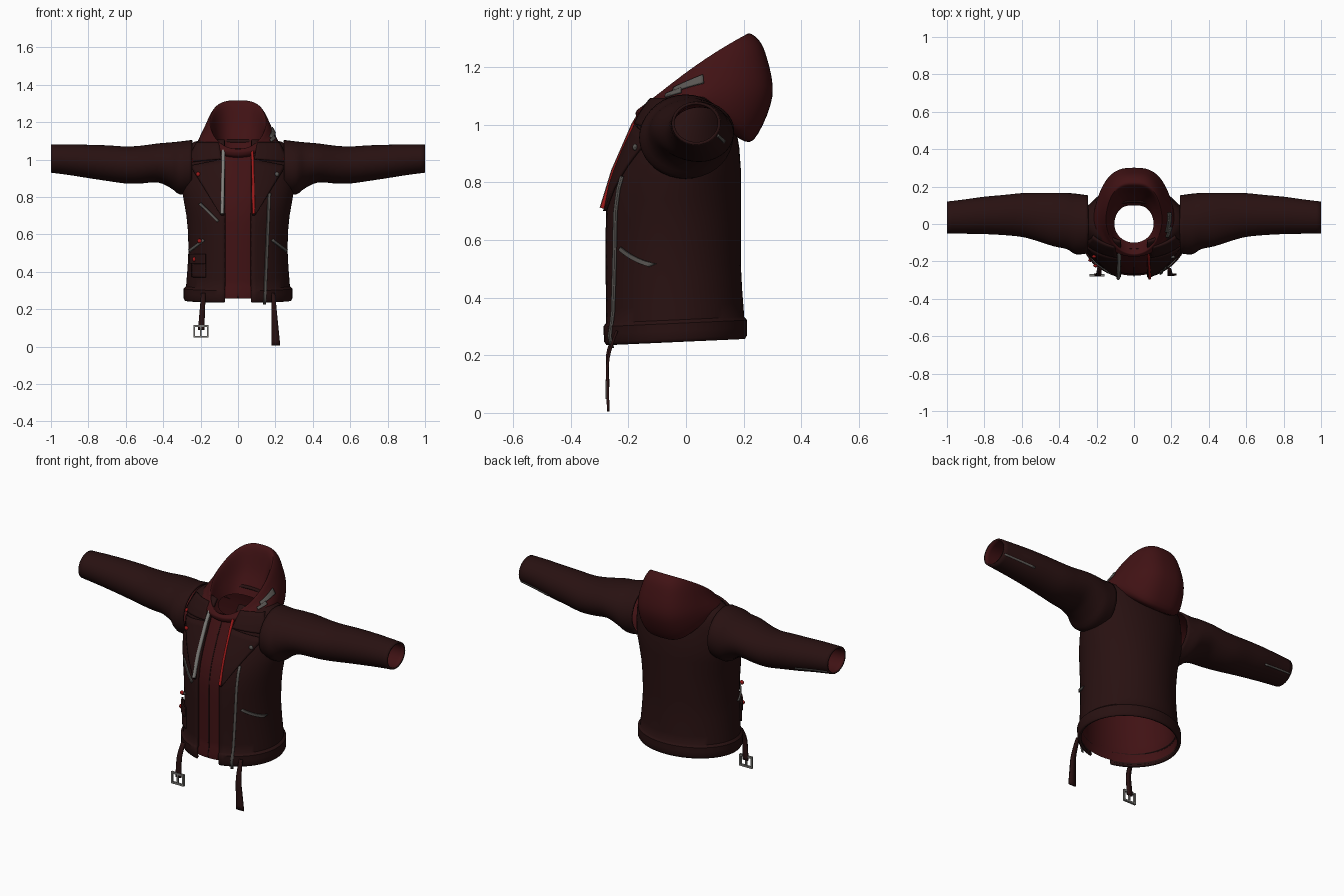
import bpy, bmesh, math
from mathutils import Vector

if "Cube" in bpy.data.objects:
    bpy.data.objects.remove(bpy.data.objects["Cube"])

PI = math.pi


def material(name, rgb):
    m = bpy.data.materials.new(name)
    m.diffuse_color = (*rgb, 1)
    m.use_nodes = True
    m.node_tree.nodes["Principled BSDF"].inputs["Base Color"].default_value = m.diffuse_color
    return m


LEATHER = material("dark_maroon", (0.021, 0.0055, 0.0055))
FABRIC = material("deep_red", (0.052, 0.006, 0.007))
RED = material("bright_red", (0.33, 0.01, 0.01))
CORD = material("light_grey", (0.22, 0.215, 0.2))
METAL = material("zip_grey", (0.10, 0.092, 0.085))


def finish(name, bm, mats, thick=0, side=-1, mirror=False, lining=False):
    me = bpy.data.meshes.new(name)
    bm.to_mesh(me)
    bm.free()
    ob = bpy.data.objects.new(name, me)
    bpy.context.collection.objects.link(ob)
    for m in mats:
        me.materials.append(m)
    if thick:
        s = ob.modifiers.new("thickness", 'SOLIDIFY')
        s.thickness, s.offset = thick, side
        s.material_offset = 1 if lining else 0
    if mirror:
        ob.modifiers.new("mirror", 'MIRROR').use_mirror_merge = False
    return ob


def grid(name, f, us, vs, mats, weld=False, **kw):
    """Surface through f(u, v) over the given parameter lists."""
    bm = bmesh.new()
    rows = [[bm.verts.new(f(u, v)) for u in us] for v in vs]
    for a, b in zip(rows, rows[1:]):
        for j in range(len(us) - 1):
            bm.faces.new((a[j], a[j + 1], b[j + 1], b[j]))
    if weld:
        bmesh.ops.remove_doubles(bm, verts=bm.verts, dist=1e-5)
    return finish(name, bm, mats, **kw)


def steps(a, b, n):
    return [a + (b - a) * i / n for i in range(n + 1)]


def spline(table, t):
    """Catmull-Rom through the rows of a table."""
    n = len(table) - 1
    i = min(int(t), n - 1)
    t -= i
    p = [table[max(0, min(n, i + k))] for k in (-1, 0, 1, 2)]
    return [0.5 * (2 * b + (c - a) * t + (2 * a - 5 * b + 4 * c - d) * t * t
                   + (3 * b - a - 3 * c + d) * t ** 3) for a, b, c, d in zip(*p)]


# Torso section: height, half width, front y, back y
TORSO = [(.245, .284, -.284, .205), (.258, .291, -.292, .212), (.31, .291, -.295, .212),
         (.322, .278, -.286, .202), (.42, .270, -.287, .195), (.52, .265, -.288, .19),
         (.62, .268, -.288, .19), (.70, .276, -.285, .19), (.78, .29, -.27, .19),
         (.85, .302, -.245, .19), (.92, .30, -.215, .185), (.98, .295, -.185, .175),
         (1.03, .285, -.16, .165), (1.07, .265, -.135, .15), (1.095, .235, -.115, .135),
         (1.108, .18, -.105, .125)]


def section(z):
    z = max(TORSO[0][0], min(TORSO[-1][0], z))
    for a, b in zip(TORSO, TORSO[1:]):
        if z <= b[0]:
            t = (z - a[0]) / (b[0] - a[0])
            rx, yf, yb = [p + (q - p) * t for p, q in zip(a[1:], b[1:])]
            return rx, (yf + yb) / 2, (yb - yf) / 2


def torso(th, z, off=0):
    rx, yc, ry = section(z)
    x, y = rx * math.sin(th), yc - ry * math.cos(th)
    n = Vector((x / rx ** 2, (y - yc) / ry ** 2, 0)).normalized()
    tilt = 0.045 * (y + 0.05) * max(0, min(1, (0.5 - z) / 0.15))
    return Vector((x, y, z + tilt)) + n * off


def front(x, z, off):
    return torso(math.asin(max(-1, min(1, x / section(z)[0]))), z, off)


def plate(name, bl, br, tr, tl, mat, off=0.0, thick=0.008, n=10, mirror=False):
    """Four-cornered plate (x, z corners) laid on the torso front."""
    def f(u, v):
        p = [(1 - v) * ((1 - u) * bl[k] + u * br[k]) + v * ((1 - u) * tl[k] + u * tr[k])
             for k in (0, 1)]
        return front(p[0], p[1], off)
    return grid(name, f, steps(0, 1, n), steps(0, 1, n), [mat], thick=thick, side=1,
                mirror=mirror)


def zipper(name, a, b, w=0.013):
    """Narrow zip strip from a (low) to b (high) on the torso front."""
    d = Vector((b[0] - a[0], b[1] - a[1])).normalized() * w / 2
    n = (d.y, -d.x)
    c = [(p[0] + s * n[0], p[1] + s * n[1]) for p, s in ((a, -1), (a, 1), (b, 1), (b, -1))]
    plate(name, *c, METAL, off=0.001, n=14)


# Jacket body, open down the front
LEVELS = sorted([r[0] for r in TORSO] + [(a[0] + b[0]) / 2 for a, b in zip(TORSO, TORSO[1:])])


def jacket(u, z):
    gap = math.asin(0.072 / section(z)[0])
    return torso(gap + u * (2 * PI - 2 * gap), z)


grid("jacket_body", jacket, steps(0, 1, 64), LEVELS, [LEATHER], thick=0.015)

# Inner sweater seen in the opening and from below
grid("inner_sweater", lambda u, z: torso(u, z, -0.018), steps(0, 2 * PI, 64),
     [z for z in steps(.268, 1.045, 24)], [FABRIC], weld=True)
plate("sweater_seam", (-.003, .27), (.003, .27), (.003, 1.02), (-.003, 1.02), LEATHER,
      off=-.018, thick=.003, n=24)

# Sleeves: x, centre y, centre z, half depth, half height
SLEEVE = [(.245, -.002, .962, .155, .143), (.31, 0, .955, .162, .142),
          (.36, .016, .970, .150, .122), (.43, .024, .982, .143, .104),
          (.52, .038, .973, .128, .101), (.60, .048, .971, .117, .099),
          (.70, .048, .981, .107, .095), (.80, .046, .990, .10, .089),
          (.90, .040, .999, .092, .082), (1.0, .035, 1.005, .085, .075)]


def sleeve(a, v, off=0):
    x, yc, zc, ry, rz = spline(SLEEVE, v)
    return Vector((x, yc + (ry + off) * math.cos(a), zc + (rz + off) * math.sin(a)))


grid("sleeves", sleeve, steps(0, 2 * PI, 36), steps(0, 9, 27), [LEATHER, FABRIC],
     weld=True, thick=0.01, lining=True, mirror=True)
grid("cuff_zips", lambda a, v: sleeve(a, v, .001), steps(-.62, -.5, 2), steps(7, 8.85, 8),
     [METAL], thick=0.005, side=1, mirror=True)

# Hood rings, outside tuck to inside neck: half width, y front/side/back, z front/side/back
HOOD = [(.19, -.15, .01, .17, 1.01, 1.05, .96), (.215, -.168, .03, .235, 1.02, 1.085, .948),
        (.205, -.175, .04, .30, 1.04, 1.12, 1.10), (.178, -.168, .04, .275, 1.052, 1.165, 1.25),
        (.157, -.16, .03, .235, 1.057, 1.195, 1.31), (.145, -.15, .02, .20, 1.05, 1.19, 1.30),
        (.125, -.13, .01, .16, 1.04, 1.12, 1.17), (.105, -.10, 0, .10, 1.03, 1.06, 1.06)]


def hood(th, v):
    rx, yf, ys, yb, zf, zs, zb = spline(HOOD, v)
    c, s = math.cos(th), math.sin(th)

    def mix(f, m, b):
        return m + (f - b) / 2 * c + ((f + b) / 2 - m) * c * c
    power = 1 - 0.3 * max(0, -c) ** 0.5 * min(1, abs(c) * 2)
    x = math.copysign(rx * abs(s) ** power, s) if abs(s) > 1e-6 else 0
    return Vector((x, mix(yf, ys, yb), mix(zf, zs, zb)))


grid("hood", hood, steps(0, 2 * PI, 64), steps(0, 7, 35), [FABRIC], weld=True)

# Grey patch on the side of the hood
for name, t0, t1, v0, v1 in (("hood_patch_lower", 61, 76, 2.0, 2.5),
                             ("hood_patch_upper", 68, 95, 2.4, 2.95)):
    grid(name, hood, steps(math.radians(t0), math.radians(t1), 8), steps(v0, v1, 5),
         [METAL], thick=0.008, side=1)

# Collar wings and lapels
plate("collar", (.085, 1.0), (.265, .985), (.215, 1.085), (.10, 1.085), LEATHER,
      off=.004, thick=.012, mirror=True)
plate("lapel", (.075, .70), (.088, .70), (.25, .965), (.075, 1.0), LEATHER,
      off=.003, thick=.009, mirror=True)

# Zips
zipper("front_zip", (.14, .235), (.165, .82))
zipper("chest_zip", (-.105, .67), (-.20, .765))
zipper("pocket_zip_right", (.255, .512), (.18, .57))
zipper("pocket_zip_left", (-.255, .512), (-.18, .57))

# Small flap pocket
plate("flap_pocket", (-.24, .375), (-.17, .375), (-.17, .49), (-.24, .49), LEATHER, thick=.009)
plate("pocket_flap", (-.247, .445), (-.165, .445), (-.165, .495), (-.247, .495), LEATHER,
      off=.009, thick=.008)

# Snap studs
for i, (x, z, m) in enumerate(((-.24, .995, RED), (-.205, .922, RED), (.24, 1.0, RED),
                               (.20, .922, METAL), (-.22, .468, RED), (-.195, .565, RED))):
    bm = bmesh.new()
    bmesh.ops.create_uvsphere(bm, u_segments=12, v_segments=8, radius=0.012)
    bmesh.ops.scale(bm, vec=(1, .7, 1), verts=bm.verts)
    bmesh.ops.translate(bm, vec=front(x, z, .016), verts=bm.verts)
    finish(f"stud_{i + 1}", bm, [m])


# Drawstrings
def cord(name, pts, r, mat):
    cu = bpy.data.curves.new(name, 'CURVE')
    cu.dimensions = '3D'
    cu.bevel_depth, cu.bevel_resolution, cu.use_fill_caps = r, 2, True
    sp = cu.splines.new('POLY')
    sp.points.add(len(pts) - 1)
    for p, co in zip(sp.points, pts):
        p.co = (*co, 1)
    cu.materials.append(mat)
    ob = bpy.data.objects.new(name, cu)
    bpy.context.collection.objects.link(ob)


cord("grey_drawstring", [(-.078, -.15, 1.05), (-.079, -.18, 1.0), (-.082, -.25, .84),
                         (-.084, -.29, .71)], .010, CORD)
cord("red_drawstring", [(.075, -.15, 1.05), (.078, -.18, 1.0), (.082, -.25, .84),
                        (.084, -.29, .71)], .008, RED)


# Hanging belt straps
def strap(name, x0, x1, z1, w0, w1):
    def f(u, v):
        return (x0 + (x1 - x0) * v + u * (w0 + (w1 - w0) * v),
                -.24 - .036 * math.sin(min(1, v * 2) * PI / 2) + .006 * v, .285 + (z1 - .285) * v)
    grid(name, f, [-.5, .5], steps(0, 1, 12), [LEATHER], thick=.009, side=0)


strap("belt_strap_left", -.185, -.197, .09, .024, .034)
strap("belt_strap_right", .188, .203, .005, .02, .046)

# Buckle frame and prong
bm = bmesh.new()
for x, z, w, h in ((-.036, 0, .010, .066), (.036, 0, .010, .066), (0, .029, .082, .010),
                   (0, -.029, .082, .010), (0, 0, .008, .056)):
    vs = bmesh.ops.create_cube(bm, size=1)["verts"]
    bmesh.ops.scale(bm, vec=(w, .012, h), verts=vs)
    bmesh.ops.translate(bm, vec=(-.198 + x, -.274, .082 + z), verts=vs)
finish("buckle", bm, [CORD])

# Smooth shading with sharp edges kept
for ob in bpy.context.scene.objects:
    if ob.type == 'MESH':
        bpy.ops.object.select_all(action='DESELECT')
        ob.select_set(True)
        bpy.context.view_layer.objects.active = ob
        bpy.ops.object.shade_smooth_by_angle(angle=math.radians(40))
